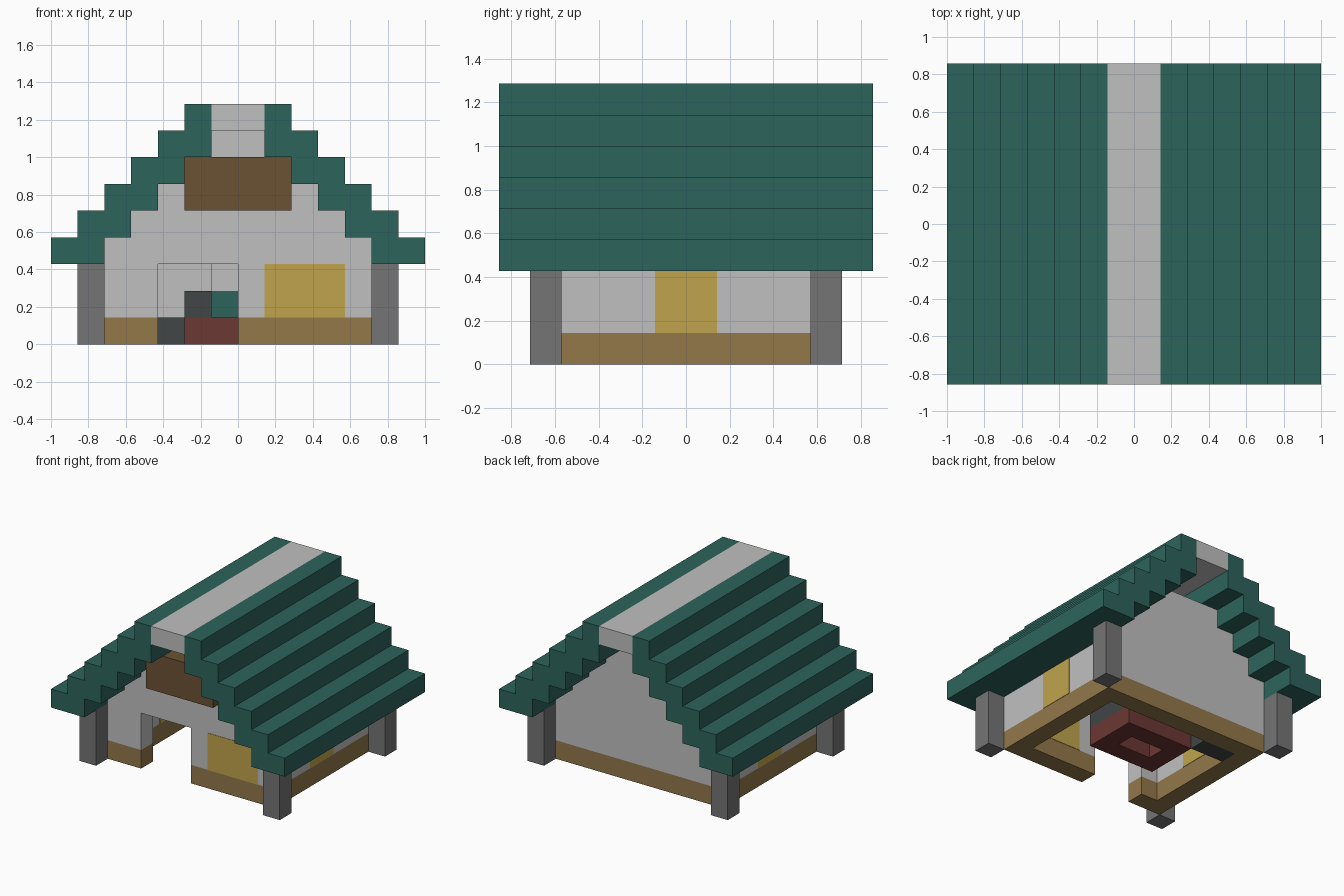
import bpy, bmesh

cube = bpy.data.objects.get("Cube")
if cube:
    bpy.data.objects.remove(cube, do_unlink=True)

U = 1 / 7  # one building block


def material(name, hex_code):
    srgb = [int(hex_code[i:i + 2], 16) / 255 for i in (0, 2, 4)]
    color = [c / 12.92 if c < 0.04045 else ((c + 0.055) / 1.055) ** 2.4 for c in srgb] + [1]
    m = bpy.data.materials.new(name)
    m.diffuse_color = color
    m.use_nodes = True
    m.node_tree.nodes["Principled BSDF"].inputs["Base Color"].default_value = color
    return m


teal = material("teal roofing", "2d645c")
plaster = material("pale plaster", "c0c0c0")
stone = material("grey stone", "757575")
timber = material("light timber", "93784a")
dark_wood = material("dark wood", "6b5233")
glow = material("yellow window", "c0a44c")
iron = material("dark iron", "424646")
brick = material("red brick", "6b3833")


def prism(name, outline, y0, y1, mat):
    """Extrude an x-z outline along y, in block units."""
    bm = bmesh.new()
    face = bm.faces.new([bm.verts.new((x * U, y0 * U, z * U)) for x, z in outline])
    new = bmesh.ops.extrude_face_region(bm, geom=[face])["geom"]
    verts = [v for v in new if isinstance(v, bmesh.types.BMVert)]
    bmesh.ops.translate(bm, vec=(0, (y1 - y0) * U, 0), verts=verts)
    bmesh.ops.recalc_face_normals(bm, faces=bm.faces[:])
    mesh = bpy.data.meshes.new(name)
    bm.to_mesh(mesh)
    bm.free()
    mesh.materials.append(mat)
    obj = bpy.data.objects.new(name, mesh)
    bpy.context.collection.objects.link(obj)
    return obj


def box(name, xs, ys, zs, mat):
    (a, b), (c, d) = xs, zs
    return prism(name, [(a, c), (b, c), (b, d), (a, d)], ys[0], ys[1], mat)


# Stepped roof slopes and pale ridge
outer, inner = [], []
for i in range(6):
    outer += [(7 - i, 3 + i), (7 - i, 4 + i)]
for i in range(4):
    inner += [(5 - i, 3 + i), (5 - i, 4 + i)]
slope = outer + [(1, 9), (1, 7)] + inner[::-1]
for side, s in (("left", 1), ("right", -1)):
    prism(side + "_roof_slope", [(s * x, z) for x, z in slope], -6, 6, teal)
box("roof_ridge", (-1, 1), (-6, 6), (8, 9), plaster)

# Stepped gable walls, the front one with a doorway
steps = [(5, 4), (4, 4), (4, 5), (3, 5), (3, 6), (2, 6), (2, 7)]
top = steps + [(-x, z) for x, z in steps[::-1]]
prism("back_gable", [(5, 1)] + top + [(-5, 1)], 3, 4, plaster)
doorway = [(-3, 1), (-3, 3), (0, 3), (0, 1)]
prism("front_gable", [(5, 1)] + top + [(-5, 1)] + doorway, -4, -3, plaster)

# Timber footing
box("front_footing_left", (0, 5), (-4, -3), (0, 1), timber)
box("front_footing_right", (-5, -3), (-4, -3), (0, 1), timber)
box("back_footing", (-5, 5), (3, 4), (0, 1), timber)

# Side walls, windows, footings and corner posts
E = 0.02
for side, s in (("left", 1), ("right", -1)):
    xs = sorted((s * 4, s * 5))
    box(side + "_footing", xs, (-3, 3), (0, 1), timber)
    box(side + "_wall", xs, (-3, 3), (1, 4), plaster)
    box(side + "_window", (xs[0] - E, xs[1] + E), (-1, 1), (1, 3), glow)
    for end, y in (("front", -5), ("back", 4)):
        box(side + "_" + end + "_post", sorted((s * 5, s * 6)), (y, y + 1), (0, 3), stone)

# Front window and sign board
box("front_window", (1, 4), (-4 - E, -3 + E), (1, 3), glow)
box("sign_board", (-2, 2), (-5, -4), (5, 7), dark_wood)

# Hearth ring with iron sides, basin and flue
box("hearth_front", (-2, 2), (-1, 0), (0, 1), brick)
box("hearth_back", (-2, 2), (1, 2), (0, 1), brick)
for side, s in (("left", 1), ("right", -1)):
    xs = sorted((s, s * 2))
    box("hearth_" + side, xs, (0, 1), (0, 1), brick)
    box("hearth_iron_" + side, xs, (-1, 2), (1, 2), iron)
box("hearth_basin", (-1, 1), (0, 1), (1, 2), teal)
box("flue", (-1, 1), (0, 1), (2, 8), plaster)
box("iron_chest", (-4, -2), (2, 3), (0, 1), iron)
